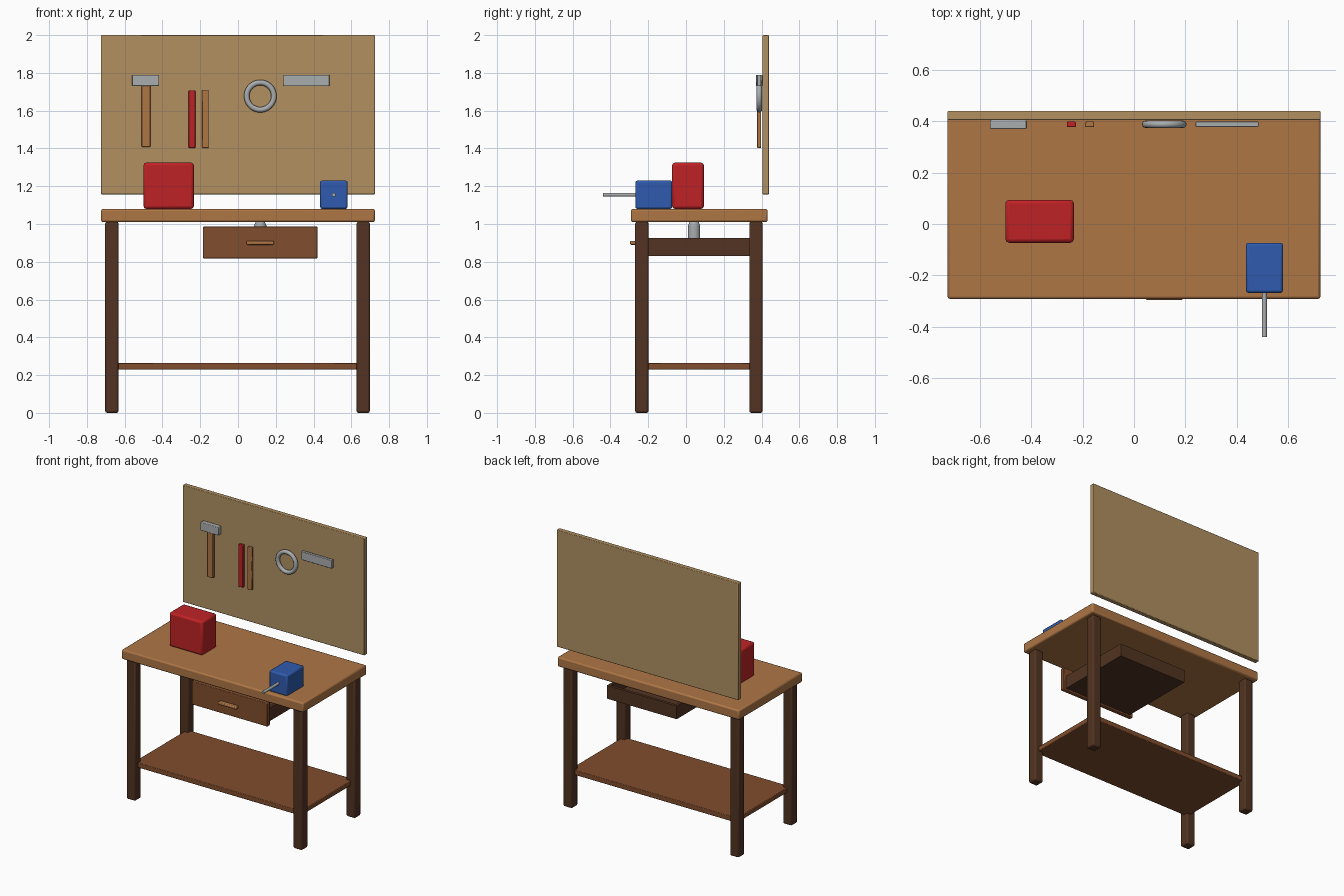
import bpy, math

if "Cube" in bpy.data.objects:
    bpy.data.objects.remove(bpy.data.objects["Cube"])

# Flat colours
def mat(name, r, g, b):
    m = bpy.data.materials.new(name)
    m.diffuse_color = (r, g, b, 1)
    m.use_nodes = True
    m.node_tree.nodes["Principled BSDF"].inputs["Base Color"].default_value = m.diffuse_color
    return m

WOOD = mat("warm_wood", 0.42, 0.18, 0.06)
DARK = mat("dark_wood", 0.085, 0.034, 0.016)
MID = mat("brown_wood", 0.22, 0.075, 0.027)
BOARD = mat("tan_board", 0.44, 0.28, 0.12)
RED = mat("red_paint", 0.52, 0.016, 0.019)
BLUE = mat("blue_paint", 0.028, 0.105, 0.42)
STEEL = mat("steel", 0.40, 0.42, 0.43)


def finish(o, name, m):
    o.name = name
    o.data.materials.clear()
    o.data.materials.append(m)
    bpy.ops.object.shade_smooth_by_angle(angle=math.radians(35))
    return o


# Box from ranges along x, y, z with rounded edges
def box(name, x, y, z, m, bevel=0.0):
    bpy.ops.mesh.primitive_cube_add(size=1)
    o = bpy.context.object
    for v in o.data.vertices:
        v.co = [r[0] + (c + 0.5) * (r[1] - r[0]) for c, r in zip(v.co, (x, y, z))]
    if bevel:
        b = o.modifiers.new("bevel", 'BEVEL')
        b.width, b.segments = bevel, 2
    return finish(o, name, m)


def rod(name, loc, r, length, rot, m, sides=16):
    bpy.ops.mesh.primitive_cylinder_add(vertices=sides, radius=r, depth=length,
                                        location=loc, rotation=rot)
    return finish(bpy.context.object, name, m)


# Table: top, legs, lower shelf
box("table_top", (-0.725, 0.725), (-0.292, 0.432), (1.01, 1.08), WOOD, 0.01)
for sx, x in (("left", -0.668), ("right", 0.663)):
    for sy, y in (("front", -0.234), ("back", 0.37)):
        box(f"{sy}_{sx}_leg", (x - 0.035, x + 0.035), (y - 0.035, y + 0.035),
            (0, 1.012), DARK, 0.01)
box("lower_shelf", (-0.665, 0.665), (-0.235, 0.37), (0.23, 0.265), MID, 0.004)

# Open drawer: front panel, bottom, three walls, pull
box("drawer_front", (-0.185, 0.42), (-0.265, -0.235), (0.818, 0.986), MID, 0.004)
dx0, dx1, dy0, dy1, dz = -0.16, 0.397, -0.235, 0.335, (0.83, 0.925)
box("drawer_bottom", (dx0, dx1), (dy0, dy1), (0.83, 0.845), DARK)
box("drawer_left_wall", (dx0, dx0 + 0.02), (dy0, dy1), dz, DARK)
box("drawer_right_wall", (dx1 - 0.02, dx1), (dy0, dy1), dz, DARK)
box("drawer_back_wall", (dx0 + 0.02, dx1 - 0.02), (dy1 - 0.02, dy1), dz, DARK)
box("drawer_pull", (0.045, 0.19), (-0.296, -0.264), (0.89, 0.91), WOOD, 0.006)

# Metal jar standing in the drawer
rod("jar_body", (0.118, 0.043, 0.918), 0.032, 0.15, (0, 0, 0), STEEL, 24)
bpy.ops.mesh.primitive_cone_add(vertices=24, radius1=0.032, radius2=0.024, depth=0.018,
                                location=(0.118, 0.043, 1.002))
finish(bpy.context.object, "jar_shoulder", STEEL)

# Bench items
box("red_toolbox", (-0.5, -0.234), (-0.073, 0.094), (1.08, 1.325), RED, 0.014)
box("vise_body", (0.435, 0.58), (-0.268, -0.073), (1.08, 1.23), BLUE, 0.01)
rod("vise_screw", (0.507, -0.345, 1.155), 0.01, 0.19, (math.pi / 2, 0, 0), STEEL)

# Tool board and hanging tools
box("tool_board", (-0.725, 0.725), (0.405, 0.44), (1.157, 2.0), BOARD, 0.004)
box("hammer_head", (-0.56, -0.417), (0.37, 0.404), (1.73, 1.79), STEEL, 0.004)
box("hammer_handle", (-0.51, -0.464), (0.375, 0.397), (1.407, 1.732), WOOD, 0.004)
box("red_screwdriver", (-0.261, -0.226), (0.377, 0.398), (1.402, 1.708), RED, 0.004)
box("wood_chisel", (-0.19, -0.155), (0.377, 0.398), (1.402, 1.708), WOOD, 0.004)
box("saw_blade", (0.24, 0.484), (0.377, 0.398), (1.73, 1.79), STEEL, 0.003)
bpy.ops.mesh.primitive_torus_add(major_radius=0.072, minor_radius=0.0145,
                                 major_segments=40, minor_segments=12,
                                 location=(0.118, 0.388, 1.677),
                                 rotation=(math.pi / 2, 0, 0))
finish(bpy.context.object, "tape_ring", STEEL)
